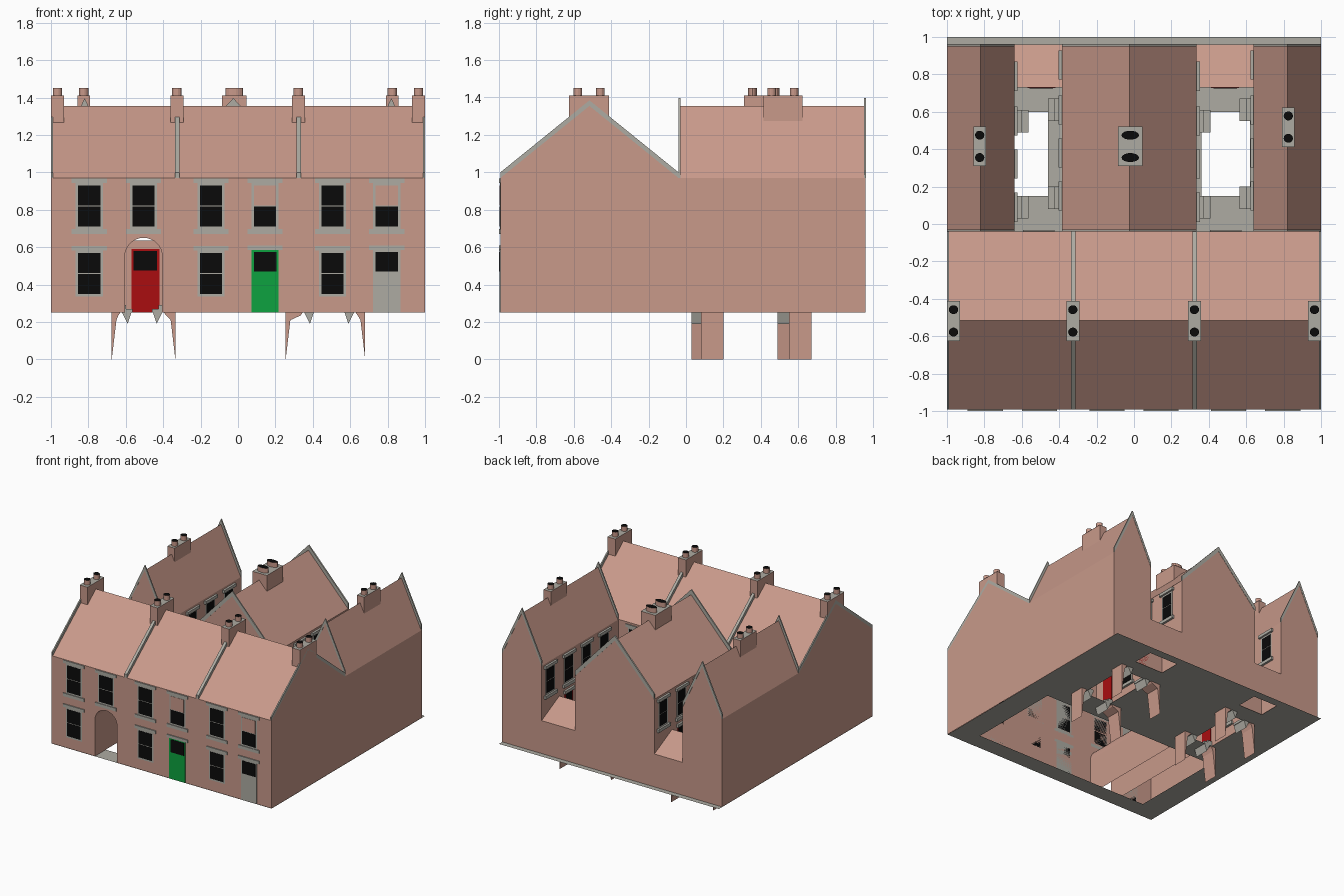
import bpy, bmesh, math

if "Cube" in bpy.data.objects:
    bpy.data.objects.remove(bpy.data.objects["Cube"])

MATS = []
for name, col in [("brick_pink", (.58, .32, .255)), ("stone_grey", (.42, .41, .365)),
                  ("glass_black", (.003, .003, .003)), ("door_red", (.40, .004, .005)),
                  ("door_green", (.004, .365, .05))]:
    m = bpy.data.materials.new(name)
    m.diffuse_color = (*col, 1)
    m.use_nodes = True
    m.node_tree.nodes["Principled BSDF"].inputs["Base Color"].default_value = m.diffuse_color
    MATS.append(m)
BRICK, STONE, BLACK, RED, GREEN = range(5)
BASE, EAVE, RIDGE = .25, .97, 1.355
FRONT, REAR, BACK = -.992, -.04, .96


def finish(name, bm, normals=True):
    bmesh.ops.remove_doubles(bm, verts=bm.verts, dist=1e-5)
    if normals:
        bmesh.ops.recalc_face_normals(bm, faces=bm.faces)
    me = bpy.data.meshes.new(name)
    bm.to_mesh(me)
    bm.free()
    for m in MATS:
        me.materials.append(m)
    ob = bpy.data.objects.new(name, me)
    bpy.context.collection.objects.link(ob)
    return ob


def face(bm, pts, mat=BRICK):
    f = bm.faces.new([bm.verts.new(p) for p in pts])
    f.material_index = mat
    return f


def box(bm, x0, x1, y0, y1, z0, z1, mat=BRICK, top=None):
    x0, x1, y0, y1 = min(x0, x1), max(x0, x1), min(y0, y1), max(y0, y1)
    prism(bm, [(x0, z0), (x1, z0), (x1, z1), (x0, z1)], y0, y1, 'y', mat)
    if top is not None:
        face(bm, [(x0, y0, z1 + .001), (x1, y0, z1 + .001),
                  (x1, y1, z1 + .001), (x0, y1, z1 + .001)], top)


def prism(bm, prof, a, b, axis, mat=BRICK):
    """Extrude a (horizontal, z) profile from a to b along the x or y axis."""
    P = (lambda u, z, t: (t, u, z)) if axis == 'x' else (lambda u, z, t: (u, t, z))
    n = len(prof)
    face(bm, [P(u, z, a) for u, z in prof], mat)
    face(bm, [P(u, z, b) for u, z in reversed(prof)], mat)
    for i in range(n):
        p, q = prof[i], prof[(i + 1) % n]
        face(bm, [P(*p, a), P(*p, b), P(*q, b), P(*q, a)], mat)


def coping(name, u0, u1, a, b, axis, h):
    """Raised chevron strip that follows a gable."""
    mid, bm = (u0 + u1) / 2, bmesh.new()
    prism(bm, [(u0, EAVE), (mid, RIDGE), (u1, EAVE),
               (u1, EAVE + h), (mid, RIDGE + h), (u0, EAVE + h)], a, b, axis, STONE)
    finish(name, bm)


# Front range: hollow shell with an arched passage through it
bm = bmesh.new()
ax, ar = -.505, .1
arch = [(ax - ar, BASE)] + [(ax - ar * math.cos(math.pi * i / 16), .55 + ar * math.sin(math.pi * i / 16))
                            for i in range(17)] + [(ax + ar, BASE)]
outline = [(-1, BASE)] + arch + [(1, BASE), (1, EAVE), (-1, EAVE)]
MID = (FRONT + REAR) / 2
for y in (FRONT, REAR):
    face(bm, [(x, y, z) for x, z in outline])
    face(bm, [(-1, y, EAVE), (1, y, EAVE), (1, MID, RIDGE), (-1, MID, RIDGE)])
for (x0, z0), (x1, z1) in zip(arch, arch[1:]):
    face(bm, [(x0, FRONT, z0), (x1, FRONT, z1), (x1, REAR, z1), (x0, REAR, z0)])
for x in (-1, 1):
    face(bm, [(x, FRONT, BASE), (x, REAR, BASE), (x, REAR, EAVE), (x, MID, RIDGE), (x, FRONT, EAVE)])
finish("front_range", bm)
for i, (a, b) in enumerate([(-1, -.99), (-.337, -.314), (.314, .337), (.99, 1)]):
    coping(f"party_wall_coping_{i}", FRONT, REAR, a, b, 'x', .03)

# Rear wings with gables at both ends
for name, x0, x1 in [("left_wing", -1, -.64), ("middle_wing", -.385, .335), ("right_wing", .64, 1)]:
    bm = bmesh.new()
    prism(bm, [(x0, BASE), (x1, BASE), (x1, EAVE), ((x0 + x1) / 2, RIDGE), (x0, EAVE)],
          REAR + .001, BACK, 'y')
    finish(name, bm)
    coping(name + "_front_coping", x0, x1, REAR, REAR + .01, 'y', .042)
    coping(name + "_back_coping", x0, x1, BACK - .01, BACK + .002, 'y', .042)


# Chimneys: brick stack, stone top, two pots with black mouths
def chimney(name, cx, cy, w, d, rx, ry):
    bm = bmesh.new()
    box(bm, max(cx - w / 2, -1), min(cx + w / 2, 1), cy - d / 2, cy + d / 2, 1.2, 1.41, BRICK, STONE)
    for s in (-.06, .06):
        ring = [(cx + rx * math.cos(math.tau * i / 14), cy + s + ry * math.sin(math.tau * i / 14))
                for i in range(14)]
        for p, q in zip(ring, ring[1:] + ring[:1]):
            face(bm, [(*p, 1.41), (*q, 1.41), (*q, 1.45), (*p, 1.45)])
        face(bm, [(*p, 1.45) for p in ring], BLACK)
    finish(name, bm)


for i, x in enumerate((-.965, -.327, .323, .965)):
    chimney(f"front_chimney_{i}", x, -.518, .07, .215, .025, .024)
chimney("left_wing_chimney", -.825, .415, .065, .21, .025, .024)
chimney("right_wing_chimney", .825, .518, .065, .21, .025, .024)
chimney("middle_wing_chimney", -.02, .415, .13, .21, .047, .024)


# Windows and doors on a wall given by its axis, position and outward sign
def opening(name, wall, c, z0, z1, w, kind, k=1.0, sill=True, lintel=True):
    axis, pos, s = wall
    bm = bmesh.new()

    def plate(u0, u1, a, b, d, mat):
        if axis == 'y':
            box(bm, c + u0, c + u1, pos, pos + s * d, a, b, mat)
        else:
            box(bm, pos, pos + s * d, c + u0, c + u1, a, b, mat)
    h = w / 2
    if kind in (RED, GREEN, STONE):                      # door with a top light
        plate(-h, h, z0, z1, .004, kind)
        plate(-h * .83, h * .83, z1 - .115, z1 - .01, .006, BLACK)
    else:                                               # sash window
        plate(-h, h, z0, z1, .003, STONE)
        zm = (z0 + z1) / 2
        plate(-h * .82, h * .82, z0 + .013, zm - .003, .005, BLACK)
        plate(-h * .82, h * .82, zm + .003, z1 - .013, .005, kind if kind == BRICK else BLACK)
    if lintel:
        plate(-h * 1.3, h * 1.3, z1, z1 + .024, .008 * k, STONE)
    if sill:
        plate(-h * 1.3, h * 1.3, z0 - .026, z0, .008 * k, STONE)
    finish(name, bm)


front = ('y', FRONT, -1)
for i, x in enumerate((-.795, -.505, -.145, .145, .505, .795)):
    opening(f"front_upper_window_{i}", front, x, .697, .943, .145, BRICK if i in (3, 5) else BLACK)
for i, x in enumerate((-.795, -.145, .505)):
    opening(f"front_lower_window_{i}", front, x, .337, .583, .145, BLACK, sill=False)
opening("green_front_door", front, .145, BASE, .585, .145, GREEN, sill=False)
opening("grey_front_door", front, .795, BASE, .585, .145, STONE, sill=False)
rear = ('y', REAR, 1)
for i, x in enumerate((-.51, .49)):
    opening(f"rear_upper_window_{i}", rear, x, .71, .93, .13, BLACK)
opening("rear_lower_window", rear, .49, .35, .57, .13, BLACK)

# Yards: windows, red doors, steps and the footings below them
for i, (c, s, back) in enumerate([(-.64, 1, .035), (-.385, -1, .05), (.335, 1, .08), (.64, -1, .04)]):
    wall = ('x', c, s)
    wins, doors = ((.09, .32, .55, .79), (.09, .55)) if s > 0 else ((.15, .38, .61, .85), (.14, .61))
    for j, y in enumerate(wins):
        opening(f"yard_{i}_upper_window_{j}", wall, y, .71, .93, .12, BLACK, 2.2)
    opening(f"yard_{i}_lower_window", wall, wins[1], .36, .57, .12, BLACK, 2.2)
    for j, y in enumerate(doors):
        opening(f"yard_{i}_door_{j}", wall, y, .29, .63, .1, RED, 2.2, sill=False)
        bm = bmesh.new()
        for out, top in ((.075, .27), (.04, .29)):
            box(bm, c, c + s * out, y - .06, y + .06, BASE, top, STONE)
        finish(f"yard_{i}_steps_{j}", bm)
        bm = bmesh.new()
        prism(bm, [(c - s * back, BASE), (c - s * back, .0), (c - s * (back - .025), .21),
                   (c, .235), (c + s * .01, BASE)], y - .06, y + .06, 'y')
        prism(bm, [(c + s * .02, BASE), (c + s * .05, .19), (c + s * .07, BASE)],
              y - .06, y + .06, 'y', STONE)
        finish(f"yard_{i}_footing_{j}", bm)

# Lean-to outhouses closing the back of each yard
for name, x0, x1 in [("left", -.64, -.385), ("right", .335, .64)]:
    bm = bmesh.new()
    prism(bm, [(.73, BASE), (BACK, BASE), (BACK, .52), (.73, .635)], x0, x1, 'x')
    low = [f for f in bm.faces if all(v.co.z < BASE + .001 for v in f.verts)]
    bmesh.ops.delete(bm, geom=low, context='FACES')
    finish(name + "_outhouse", bm)
    opening(name + "_outhouse_door", ('y', .73, -1), (x0 + x1) / 2 + (.017 if x0 < 0 else 0),
            BASE, .59, .15, RED, sill=False, lintel=False)

# Ground paving sheet with openings under the front rooms, yards and outhouses
holes = [(-.8, .8, -.85, -.06), (-.64, -.46, .15, .6), (.36, .62, .15, .6),
         (-.62, -.4, .76, .93), (.36, .62, .76, .93)]
xs = sorted({-1, 1, *[h[0] for h in holes], *[h[1] for h in holes]})
ys = sorted({FRONT, 1, *[h[2] for h in holes], *[h[3] for h in holes]})
bm = bmesh.new()
for x0, x1 in zip(xs, xs[1:]):
    for y0, y1 in zip(ys, ys[1:]):
        cx, cy = (x0 + x1) / 2, (y0 + y1) / 2
        if not any(a < cx < b and c < cy < d for a, b, c, d in holes):
            z = BASE - .002
            face(bm, [(x0, y0, z), (x1, y0, z), (x1, y1, z), (x0, y1, z)], STONE)
finish("paving", bm)
